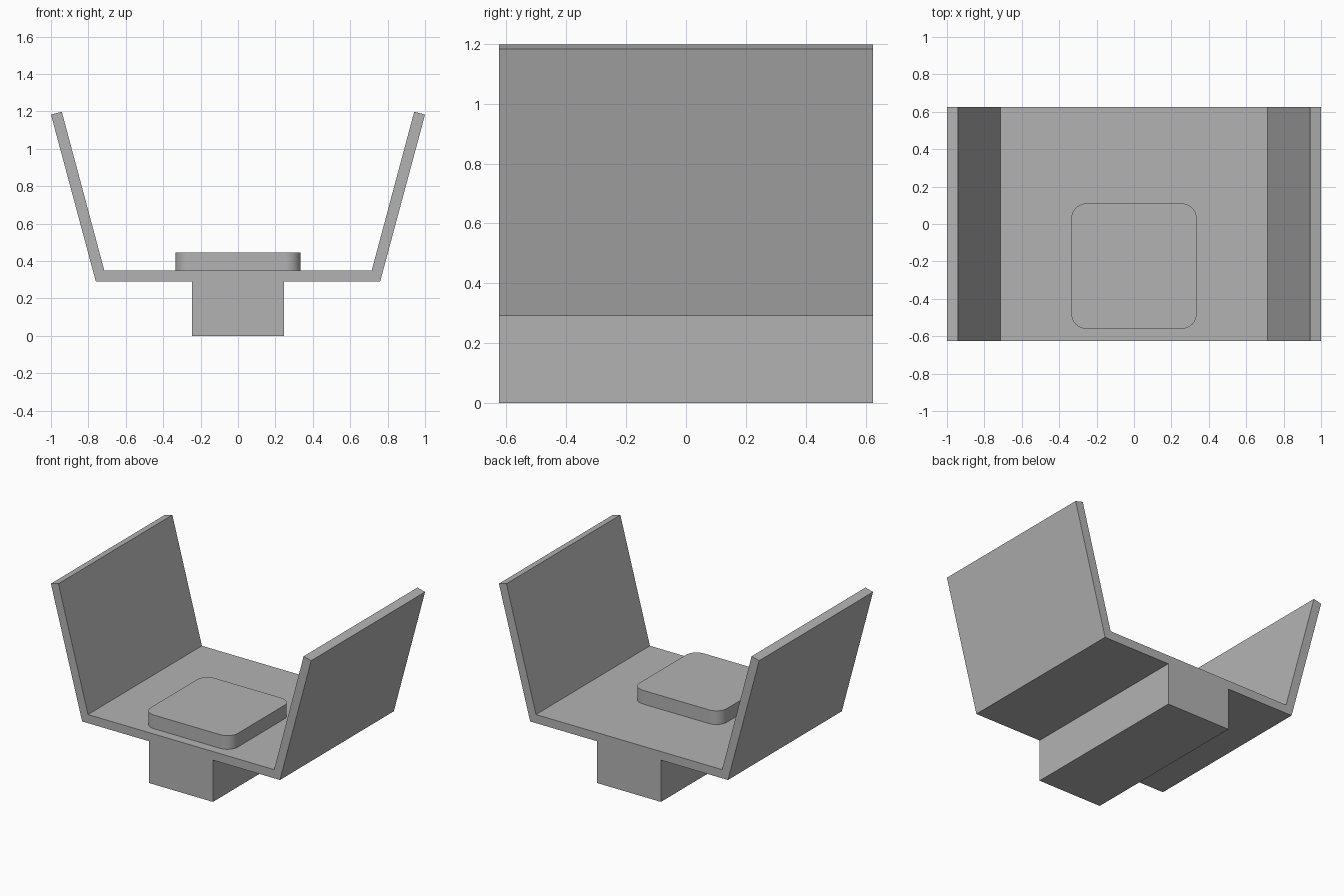
import bpy
import bmesh
from math import cos, sin, pi

old = bpy.data.objects.get("Cube")
if old:
    bpy.data.objects.remove(old, do_unlink=True)

# Single plain grey
grey = bpy.data.materials.new("plain_grey")
grey.use_nodes = True
colour = (0.45, 0.45, 0.45, 1)
grey.diffuse_color = colour
for node in grey.node_tree.nodes:
    if node.type == 'BSDF_PRINCIPLED':
        node.inputs["Base Color"].default_value = colour


def extrude_outline(name, points, direction):
    """Make a solid by sweeping a closed 3D outline along a direction."""
    bm = bmesh.new()
    face = bm.faces.new([bm.verts.new(p) for p in points])
    swept = bmesh.ops.extrude_face_region(bm, geom=[face])
    verts = [v for v in swept["geom"] if isinstance(v, bmesh.types.BMVert)]
    bmesh.ops.translate(bm, verts=verts, vec=direction)
    bmesh.ops.recalc_face_normals(bm, faces=bm.faces)
    mesh = bpy.data.meshes.new(name)
    bm.to_mesh(mesh)
    bm.free()
    mesh.materials.append(grey)
    obj = bpy.data.objects.new(name, mesh)
    bpy.context.collection.objects.link(obj)
    return obj


# Cradle: floor, flared walls and central foot in one mirrored profile
half_depth = 0.625
half = [(0.245, 0), (0.245, 0.29), (0.76, 0.29),
        (1, 1.183), (0.942, 1.198), (0.715, 0.35)]
profile = half + [(-x, z) for x, z in reversed(half)]
extrude_outline("cradle", [(x, -half_depth, z) for x, z in profile],
                (0, 2 * half_depth, 0))

# Raised pad with rounded corners, set toward the front
size, radius, centre_y, steps = 0.335, 0.08, -0.225, 10
outline = []
for corner, (sx, sy) in enumerate([(1, 1), (-1, 1), (-1, -1), (1, -1)]):
    for i in range(steps + 1):
        a = (corner + i / steps) * pi / 2
        outline.append((sx * (size - radius) + radius * cos(a),
                        centre_y + sy * (size - radius) + radius * sin(a),
                        0.35))
pad = extrude_outline("pad", outline, (0, 0, 0.095))

# Smooth only the pad's rounded corners
bpy.ops.object.select_all(action='DESELECT')
pad.select_set(True)
bpy.context.view_layer.objects.active = pad
bpy.ops.object.shade_smooth_by_angle(angle=pi / 6)
